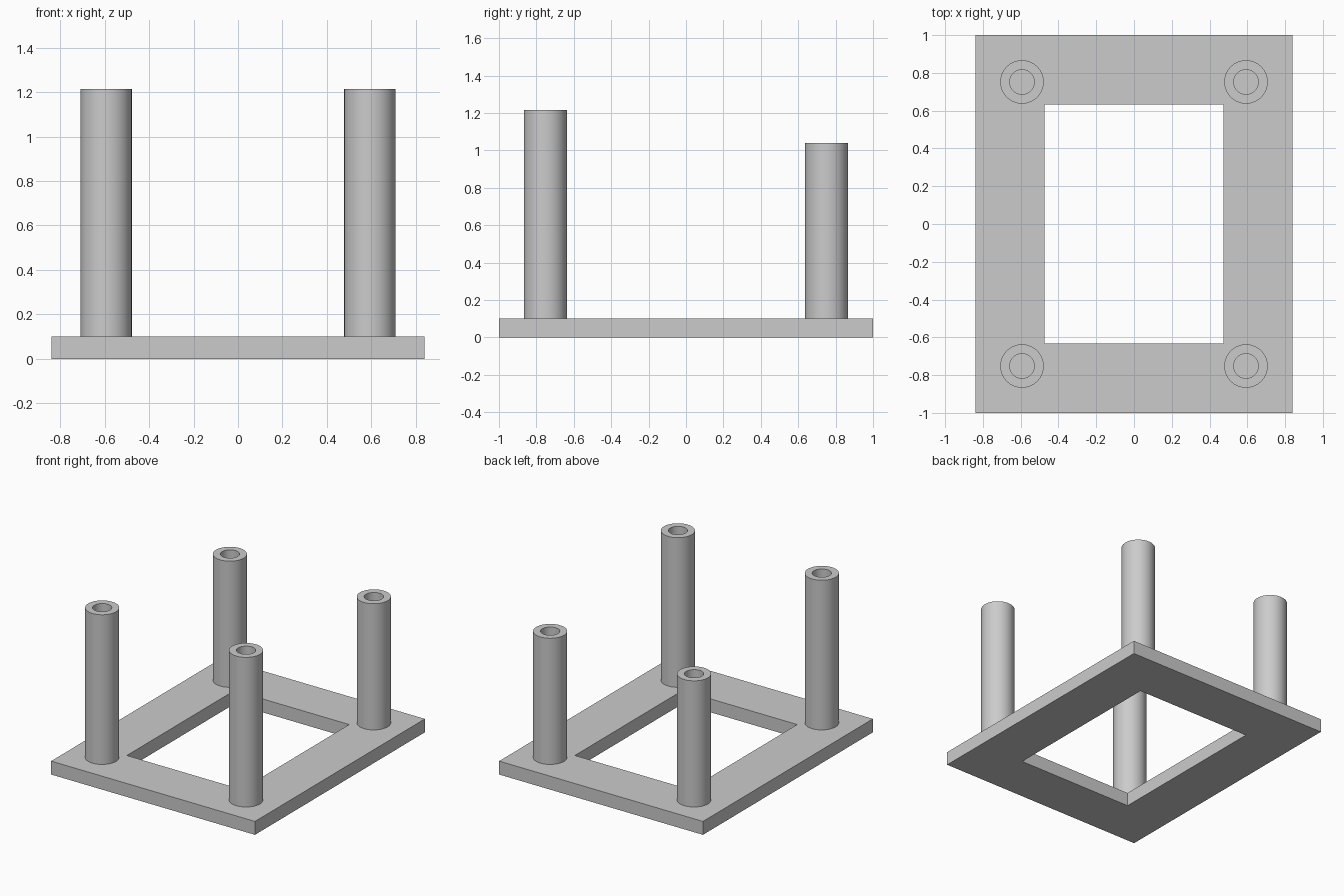
import bpy, bmesh, math

cube = bpy.data.objects.get("Cube")
if cube:
    bpy.data.objects.remove(cube, do_unlink=True)

# Single plain grey
grey = bpy.data.materials.new("light_grey")
grey.use_nodes = True
colour = (0.6, 0.6, 0.6, 1)
grey.diffuse_color = colour
grey.node_tree.nodes["Principled BSDF"].inputs["Base Color"].default_value = colour

PLATE_TOP = 0.10


def add_object(name, bm):
    bmesh.ops.recalc_face_normals(bm, faces=bm.faces)
    mesh = bpy.data.meshes.new(name)
    bm.to_mesh(mesh)
    bm.free()
    mesh.materials.append(grey)
    obj = bpy.data.objects.new(name, mesh)
    bpy.context.collection.objects.link(obj)
    return obj


def base_frame(half_x, half_y, open_x, open_y):
    """Flat rectangular frame with a rectangular opening."""
    bm = bmesh.new()
    corners = [(-1, -1), (1, -1), (1, 1), (-1, 1)]
    outer = [bm.verts.new((sx * half_x, sy * half_y, 0)) for sx, sy in corners]
    inner = [bm.verts.new((sx * open_x, sy * open_y, 0)) for sx, sy in corners]
    for i in range(4):
        j = (i + 1) % 4
        bm.faces.new((outer[i], outer[j], inner[j], inner[i]))
    sides = bmesh.ops.extrude_face_region(bm, geom=bm.faces[:], use_keep_orig=True)
    top = [v for v in sides["geom"] if isinstance(v, bmesh.types.BMVert)]
    bmesh.ops.translate(bm, verts=top, vec=(0, 0, PLATE_TOP))
    return add_object("base_frame", bm)


def standoff(name, x, y, top, radius=0.115, bore=0.065, segments=64):
    """Round post with a blind bore, lathed from its half profile."""
    bm = bmesh.new()
    floor = PLATE_TOP + 0.002
    profile = [(radius, PLATE_TOP), (radius, top), (bore, top), (bore, floor), (0, floor)]
    verts = [bm.verts.new((r, 0, z)) for r, z in profile]
    edges = [bm.edges.new(pair) for pair in zip(verts, verts[1:])]
    bmesh.ops.spin(bm, geom=verts + edges, cent=(0, 0, 0), axis=(0, 0, 1),
                   angle=math.tau, steps=segments)
    bmesh.ops.remove_doubles(bm, verts=bm.verts[:], dist=0.0005)
    obj = add_object(name, bm)
    obj.location = (x, y, 0)
    bpy.ops.object.select_all(action='DESELECT')
    obj.select_set(True)
    bpy.context.view_layer.objects.active = obj
    bpy.ops.object.shade_smooth_by_angle(angle=math.radians(30))


base_frame(0.84, 1.0, 0.473, 0.633)

# Taller posts at the front, shorter at the back
for end, y, top in (("front", -0.752, 1.215), ("back", 0.752, 1.04)):
    for side, x in (("left", 0.593), ("right", -0.593)):
        standoff(f"{end}_{side}_post", x, y, top)
